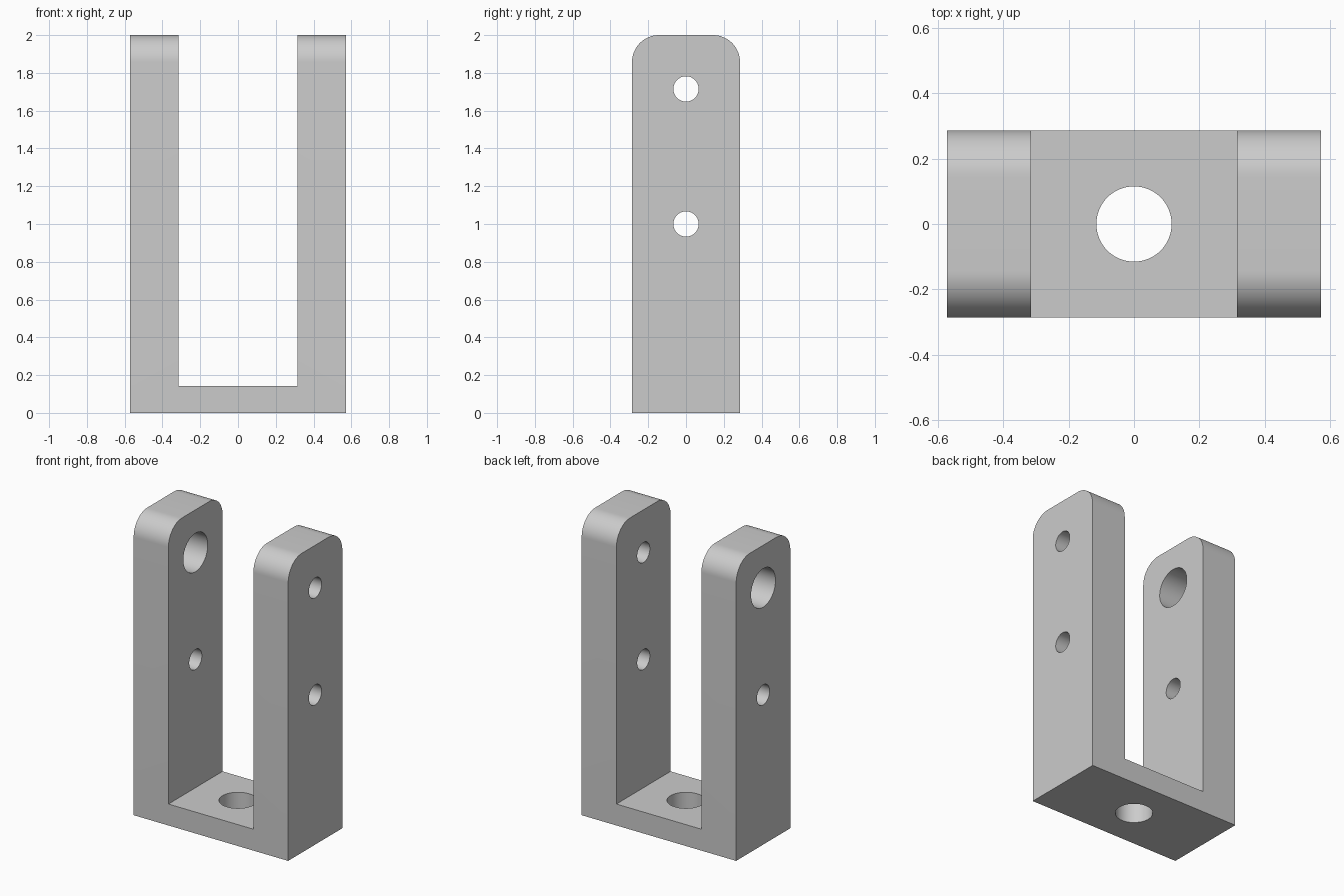
import bpy
import bmesh
import math

cube = bpy.data.objects.get("Cube")
if cube:
    bpy.data.objects.remove(cube, do_unlink=True)

HALF_X, HALF_Y, HEIGHT = 0.571, 0.286, 2.0
INNER_X, BASE_TOP = 0.314, 0.143
ARM_X = (HALF_X + INNER_X) / 2

grey = bpy.data.materials.new("light grey metal")
grey.use_nodes = True
colour = (0.6, 0.6, 0.6, 1)
grey.diffuse_color = colour
grey.node_tree.nodes["Principled BSDF"].inputs["Base Color"].default_value = colour

# U-shaped body: front profile pushed through the depth
right_half = [(HALF_X, 0), (HALF_X, HEIGHT), (INNER_X, HEIGHT), (INNER_X, BASE_TOP)]
profile = right_half + [(-x, z) for x, z in reversed(right_half)]
bm = bmesh.new()
face = bm.faces.new([bm.verts.new((x, -HALF_Y, z)) for x, z in profile])
pushed = bmesh.ops.extrude_face_region(bm, geom=[face])["geom"]
bmesh.ops.translate(bm, vec=(0, 2 * HALF_Y, 0),
                    verts=[v for v in pushed if isinstance(v, bmesh.types.BMVert)])
bmesh.ops.recalc_face_normals(bm, faces=bm.faces)

# Rounded top corners of both arms
corners = [e for e in bm.edges
           if all(v.co.z > HEIGHT - 0.01 for v in e.verts)
           and abs(e.verts[0].co.y - e.verts[1].co.y) < 0.01]
bmesh.ops.bevel(bm, geom=corners, offset=0.143, segments=16, profile=0.5,
                affect='EDGES')
mesh = bpy.data.meshes.new("fork_bracket")
bm.to_mesh(mesh)
bm.free()
bracket = bpy.data.objects.new("fork_bracket", mesh)
bpy.context.collection.objects.link(bracket)
mesh.materials.append(grey)


def drill(name, radius, location, along_x=True):
    """Cut a round hole through the bracket and discard the cutter."""
    bpy.ops.mesh.primitive_cylinder_add(
        vertices=64, radius=radius, depth=0.4, location=location,
        rotation=(0, math.pi / 2 if along_x else 0, 0))
    cutter = bpy.context.object
    cutter.name = name
    cutter.hide_render = True
    cutter.data.materials.append(grey)
    cut = bracket.modifiers.new(name, 'BOOLEAN')
    cut.operation = 'DIFFERENCE'
    cut.solver = 'EXACT'
    cut.object = cutter
    bpy.ops.object.select_all(action='DESELECT')
    bracket.select_set(True)
    bpy.context.view_layer.objects.active = bracket
    bpy.ops.object.modifier_apply(modifier=cut.name)
    bpy.data.objects.remove(cutter, do_unlink=True)


# Pin holes in the arms, the upper right one enlarged, and the base hole
drill("left_upper_hole", 0.067, (ARM_X, 0, 1.715))
drill("right_upper_hole", 0.129, (-ARM_X, 0, 1.715))
drill("left_lower_hole", 0.067, (ARM_X, 0, 1))
drill("right_lower_hole", 0.067, (-ARM_X, 0, 1))
drill("base_hole", 0.115, (0, 0, BASE_TOP / 2), along_x=False)

bpy.ops.object.shade_smooth_by_angle(angle=math.radians(30))
